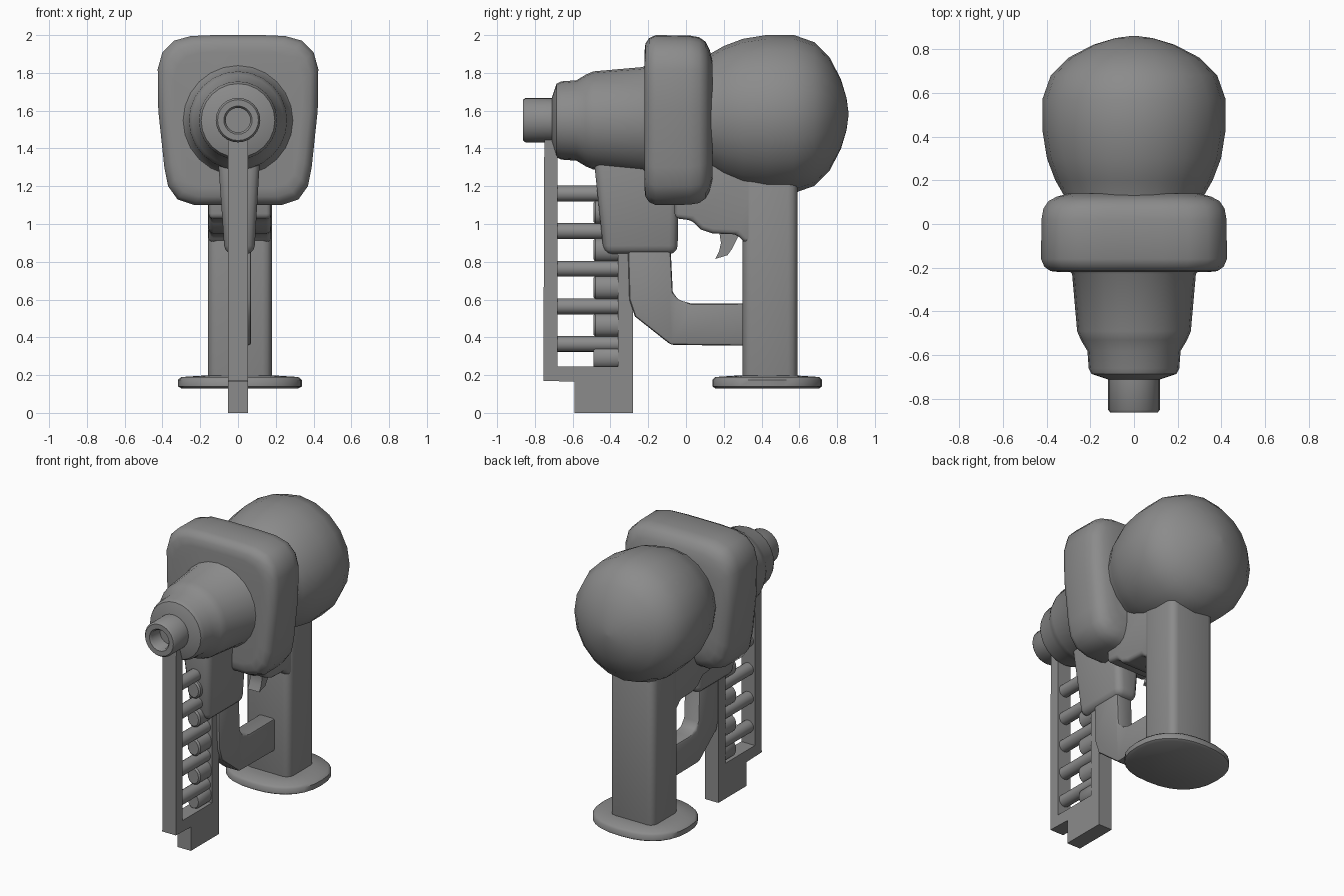
import bpy, bmesh, math

if "Cube" in bpy.data.objects:
    bpy.data.objects.remove(bpy.data.objects["Cube"])

# Dark grey material shared by all parts
grey = bpy.data.materials.new("dark_grey")
grey.diffuse_color = (0.26, 0.26, 0.26, 1)
grey.use_nodes = True
grey.node_tree.nodes["Principled BSDF"].inputs["Base Color"].default_value = grey.diffuse_color


def finish(name, bm, bevel=0, segs=3, angle=40):
    """Turn a bmesh into a named object with optional bevel and smooth shading."""
    bmesh.ops.recalc_face_normals(bm, faces=bm.faces)
    me = bpy.data.meshes.new(name)
    bm.to_mesh(me)
    bm.free()
    me.materials.append(grey)
    ob = bpy.data.objects.new(name, me)
    bpy.context.collection.objects.link(ob)
    bpy.ops.object.select_all(action='DESELECT')
    ob.select_set(True)
    bpy.context.view_layer.objects.active = ob
    if bevel:
        m = ob.modifiers.new("bevel", 'BEVEL')
        m.width, m.segments, m.limit_method = bevel, segs, 'ANGLE'
        m.angle_limit = math.radians(35)
        bpy.ops.object.modifier_apply(modifier=m.name)
    bpy.ops.object.shade_smooth_by_angle(angle=math.radians(angle))
    return ob


def loft(name, rings, closed=False, **kw):
    """Skin matching rings of points; cap the ends, or join last to first."""
    bm = bmesh.new()
    vs = [[bm.verts.new(p) for p in r] for r in rings]
    n = len(vs[0])
    pairs = list(zip(vs, vs[1:])) + ([(vs[-1], vs[0])] if closed else [])
    for a, b in pairs:
        for i in range(n):
            j = (i + 1) % n
            bm.faces.new((a[i], a[j], b[j], b[i]))
    if not closed:
        bm.faces.new(vs[0])
        bm.faces.new(vs[-1])
    return finish(name, bm, **kw)


def side_plate(name, yz, half, x=0, **kw):
    """Extrude a side profile (y, z) across x."""
    return loft(name, [[(x + s * half, y, z) for y, z in yz] for s in (-1, 1)], **kw)


def turned(name, profile, zc, sides=24, xs=1, **kw):
    """Revolve (y, radius) about an axis running along y; xs squashes x."""
    t = [2 * math.pi * i / sides for i in range(sides)]
    return loft(name, [[(xs * r * math.cos(a), y, zc + r * math.sin(a)) for a in t]
                       for y, r in profile], **kw)


def rect(y0, y1, hx, z, x=0):
    return [(x - hx, y0, z), (x + hx, y0, z), (x + hx, y1, z), (x - hx, y1, z)]


# Rear motor dome
turned("rear_dome", [(0.05, 0.305), (0.13, 0.32), (0.2, 0.36), (0.3, 0.398),
                     (0.43, 0.419), (0.57, 0.419), (0.68, 0.38), (0.76, 0.3),
                     (0.82, 0.185), (0.85, 0.085), (0.86, 0.01)], 1.582, sides=20)

# Tapered rounded housing block
half = [(0.13, 2.0), (0.25, 1.995), (0.34, 1.97), (0.4, 1.91), (0.425, 1.82), (0.422, 1.6),
        (0.39, 1.3), (0.37, 1.2), (0.32, 1.13), (0.23, 1.1), (0.1, 1.1)]
outline = half + [(-x, z) for x, z in reversed(half)]
loft("main_housing", [[(x * s, y, 1.55 + (z - 1.55) * s) for x, z in outline]
                      for y, s in [(-0.22, 0.8), (-0.215, 0.9), (-0.195, 0.965), (-0.16, 1),
                                   (0.02, 0.995), (0.07, 0.975), (0.105, 0.92),
                                   (0.125, 0.83), (0.14, 0.7)]])

# Stepped nose cone, and hollow muzzle
turned("nose_cone", [(-0.1, 0.3), (-0.21, 0.3), (-0.228, 0.283), (-0.49, 0.26), (-0.53, 0.243),
                     (-0.58, 0.213), (-0.66, 0.207), (-0.685, 0.195), (-0.71, 0.12)], 1.548)
turned("muzzle", [(-0.68, 0.118), (-0.85, 0.118), (-0.862, 0.108), (-0.862, 0.075),
                  (-0.85, 0.065), (-0.68, 0.065)], 1.55, closed=True)
turned("muzzle_plug", [(-0.76, 0.07), (-0.7, 0.07)], 1.55)

# Magazine mount: tapers downward
loft("magazine_mount", [rect(-0.49, -0.035, 0.112, 1.36, 0.005),
                        rect(-0.435, -0.045, 0.078, 0.84, 0.008)], bevel=0.045)

# Handle with rear body bridge and trigger
loft("handle", [rect(0.3, 0.59, 0.17, z, 0.01) for z in (0.15, 1.35)], bevel=0.05)
side_plate("handle_bridge", [(-0.06, 1.35), (-0.06, 1.03), (0.03, 1.02), (0.08, 0.97),
                             (0.14, 0.95), (0.27, 0.945), (0.31, 0.9), (0.4, 0.9),
                             (0.4, 1.35)], 0.165, x=0.01, bevel=0.025)
side_plate("trigger", [(0.17, 1.0), (0.185, 0.9), (0.175, 0.855), (0.155, 0.815), (0.22, 0.835),
                       (0.245, 0.87), (0.285, 0.95), (0.285, 1.0)], 0.045, x=0.01)


# Handle base plate with rounded rim
def oval(rx, ry, z, n=28):
    pts = []
    for i in range(n):
        c, s = math.cos(2 * math.pi * i / n), math.sin(2 * math.pi * i / n)
        pts.append((0.01 + rx * math.copysign(abs(c) ** 0.85, c),
                    0.43 + ry * math.copysign(abs(s) ** 0.85, s), z))
    return pts


loft("base_plate", [oval(0.31, 0.275, 0.13), oval(0.328, 0.29, 0.14),
                    oval(0.328, 0.29, 0.175), oval(0.31, 0.275, 0.19),
                    oval(0.2, 0.17, 0.197)], angle=50)

# Bent strut between magazine and handle
side_plate("lower_strut", [(-0.31, 0.95), (-0.3, 0.6), (-0.27, 0.51), (-0.08, 0.36),
                           (0.35, 0.355), (0.35, 0.58), (0.03, 0.578), (-0.04, 0.598),
                           (-0.07, 0.64), (-0.085, 0.95)], 0.06, x=0.01, bevel=0.015, segs=2)

# Open magazine frame
side_plate("magazine_frame", [(-0.75, 1.47), (-0.755, 0.17), (-0.59, 0.165), (-0.59, 0),
                              (-0.28, 0), (-0.28, 0.95), (-0.36, 0.95), (-0.36, 0.245),
                              (-0.68, 0.245), (-0.68, 1.47)], 0.052)

# Nails and the thick spacers between them
for i in range(5):
    z = 0.365 + i * 0.199
    turned(f"nail_{i + 1}", [(-0.7, 0.042), (-0.34, 0.042)], z, sides=16)
    if i < 4:
        turned(f"spacer_{i + 1}", [(-0.49, 0.05), (-0.48, 0.062), (-0.35, 0.062)],
               z + 0.1, sides=16, xs=0.8)
turned("spacer_base", [(-0.49, 0.05), (-0.48, 0.06), (-0.35, 0.06)], 0.295, sides=16, xs=0.8)
